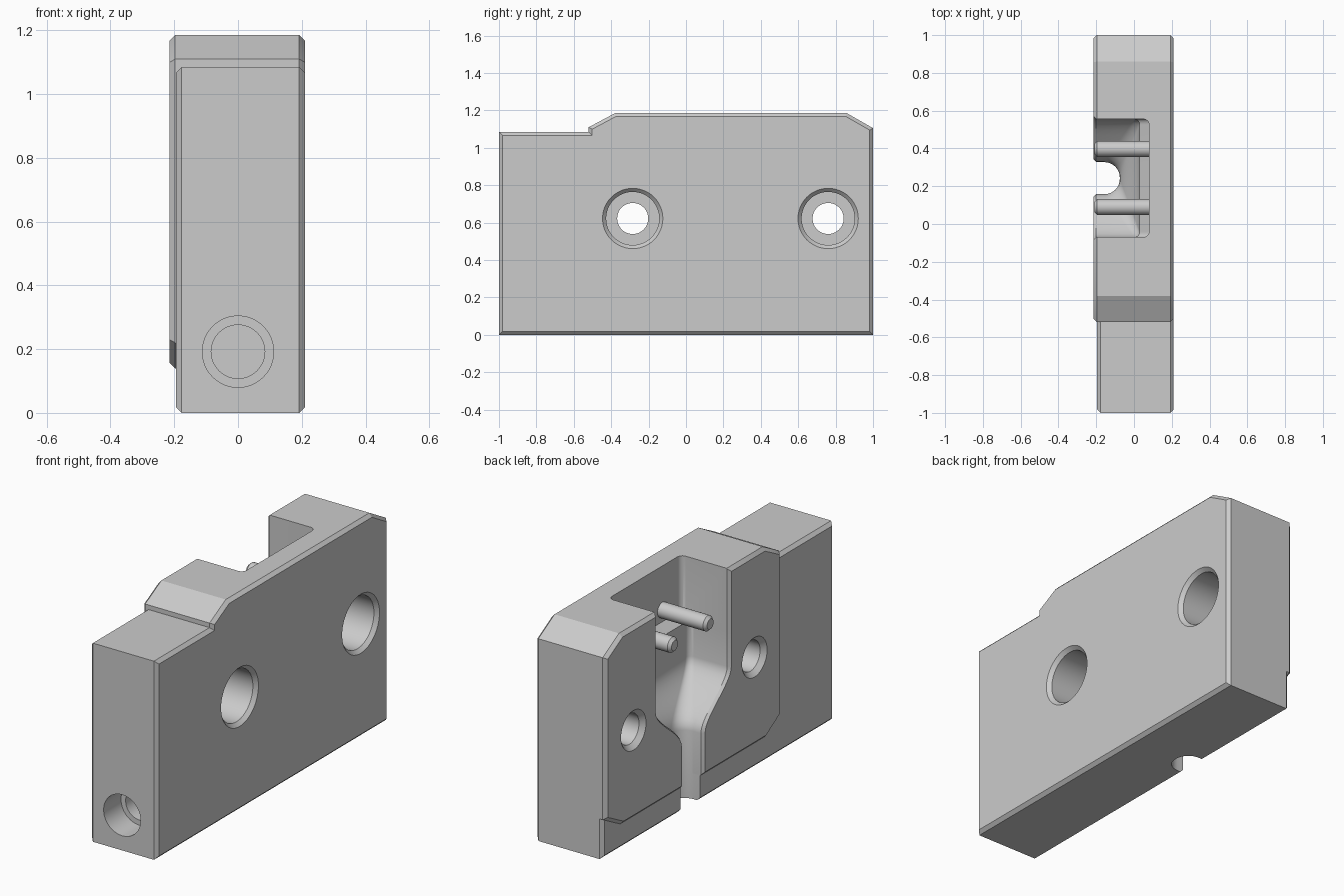
import bpy, bmesh, math
from mathutils import Vector

old = bpy.data.objects.get("Cube")
if old:
    bpy.data.objects.remove(old, do_unlink=True)

grey = bpy.data.materials.new("plain_grey")
grey.use_nodes = True
grey.diffuse_color = (0.6, 0.6, 0.6, 1)
grey.node_tree.nodes["Principled BSDF"].inputs["Base Color"].default_value = (0.6, 0.6, 0.6, 1)


def loft(name, rings):
    """Closed solid skinned through rings of equal point count."""
    bm = bmesh.new()
    loops = [[bm.verts.new(p) for p in ring] for ring in rings]
    n = len(loops[0])
    for a, b in zip(loops, loops[1:]):
        for i in range(n):
            j = (i + 1) % n
            bm.faces.new((a[i], a[j], b[j], b[i]))
    bm.faces.new(loops[0])
    bm.faces.new(loops[-1])
    bmesh.ops.recalc_face_normals(bm, faces=bm.faces)
    mesh = bpy.data.meshes.new(name)
    bm.to_mesh(mesh)
    bm.free()
    mesh.materials.append(grey)
    obj = bpy.data.objects.new(name, mesh)
    bpy.context.collection.objects.link(obj)
    return obj


def inset(profile, d):
    """Mitred inset of a counter-clockwise outline."""
    pts = [Vector(p) for p in profile]
    out = []
    for i, p in enumerate(pts):
        e1 = (p - pts[i - 1]).normalized()
        e2 = (pts[(i + 1) % len(pts)] - p).normalized()
        n1, n2 = Vector((-e1.y, e1.x)), Vector((-e2.y, e2.x))
        out.append(p + (n1 + n2) * d / (1 + n1.dot(n2)))
    return out


def slab(name, profile, levels):
    """Side outline (y, z) stacked along x with an inset at each level."""
    return loft(name, [[(x, p.x, p.y) for p in inset(profile, d)] for x, d in levels])


def turned(name, axis, centre, steps, sides=48):
    """Round part along x or y from (position, radius) steps."""
    rings = []
    for s, r in steps:
        ring = []
        for k in range(sides):
            a = math.tau * k / sides
            u, v = centre[0] + r * math.cos(a), centre[1] + r * math.sin(a)
            ring.append((s, u, v) if axis == "x" else (u, s, v))
        rings.append(ring)
    return loft(name, rings)


# Main block, and the raised pad on its right side
C = 0.018
top_edge = [(1, 1.105), (0.86, 1.185), (-0.38, 1.185), (-0.52, 1.11)]
body = slab("main_block", [(-1, 0), (1, 0)] + top_edge + [(-0.52, 1.085), (-1, 1.085)],
            [(-0.195, C), (-0.195 + C, 0), (0.21 - C, 0), (0.21, C)])
pad = slab("raised_pad", [(-0.39, 0.14), (0.85, 0.14), (1, 0.22)] + top_edge + [(-0.52, 0.22)],
           [(-0.215, C), (-0.215 + C, 0), (-0.15, 0)])

# Pocket cutter: wide box on top, funnelling down into a round channel
MID = 0.2425


def pocket_ring(z, half, depth, r):
    side = [(-0.26, half + 0.06), (-0.2, half)]
    for k in range(9):
        a = math.pi / 2 * (1 - k / 8)
        side.append((depth - r + r * math.cos(a), half - r + r * math.sin(a)))
    side[-1] = (depth, max(half - r, 0.002))
    return ([(x, MID + y, z) for x, y in side]
            + [(x, MID - y, z) for x, y in reversed(side)])


rings = [pocket_ring(1.3, 0.3125, 0.08, 0.03), pocket_ring(0.88, 0.3125, 0.08, 0.03),
         pocket_ring(0.84, 0.3125, 0.03, 0.03)]
for k in range(13):
    t = k / 12
    s = t * t * (3 - 2 * t)
    rings.append(pocket_ring(0.65 - 0.28 * t, 0.3125 - 0.2275 * s,
                             0.03 - 0.105 * s, 0.03 + 0.052 * s))
rings.append(pocket_ring(-0.1, 0.085, -0.075, 0.082))
cutters = [loft("pocket_cutter", rings)]

# Counterbored cross holes
for y in (-0.285, 0.76):
    cutters.append(turned("cross_hole_cutter", "x", (y, 0.622),
                          [(0.25, 0.2), (0.19, 0.142), (-0.06, 0.142), (-0.06, 0.083),
                           (-0.19, 0.083), (-0.25, 0.143)]))

# Stepped blind hole in the front end
front_cut = turned("front_hole_cutter", "y", (0, 0.192),
                   [(-1.05, 0.112), (-0.85, 0.112), (-0.85, 0.084), (-0.45, 0.084)])


def cut(obj, tools):
    bpy.context.view_layer.objects.active = obj
    for tool in tools:
        tool.hide_render = True
        mod = obj.modifiers.new("cut", "BOOLEAN")
        mod.operation = "DIFFERENCE"
        mod.solver = "EXACT"
        mod.object = tool
        bpy.ops.object.modifier_apply(modifier=mod.name)


cut(body, cutters + [front_cut])
cut(pad, cutters)
for tool in cutters + [front_cut]:
    bpy.data.objects.remove(tool, do_unlink=True)

# Two guide pins across the pocket
pins = [turned("guide_pin", "x", (y, 0.945),
               [(0.1, 0.042), (-0.195, 0.042), (-0.21, 0.028)], 32) for y in (0.09, 0.397)]

# Smooth curved walls, crisp edges
bpy.ops.object.select_all(action="DESELECT")
for obj in [body, pad] + pins:
    obj.select_set(True)
bpy.context.view_layer.objects.active = body
bpy.ops.object.shade_smooth_by_angle(angle=math.radians(20))
